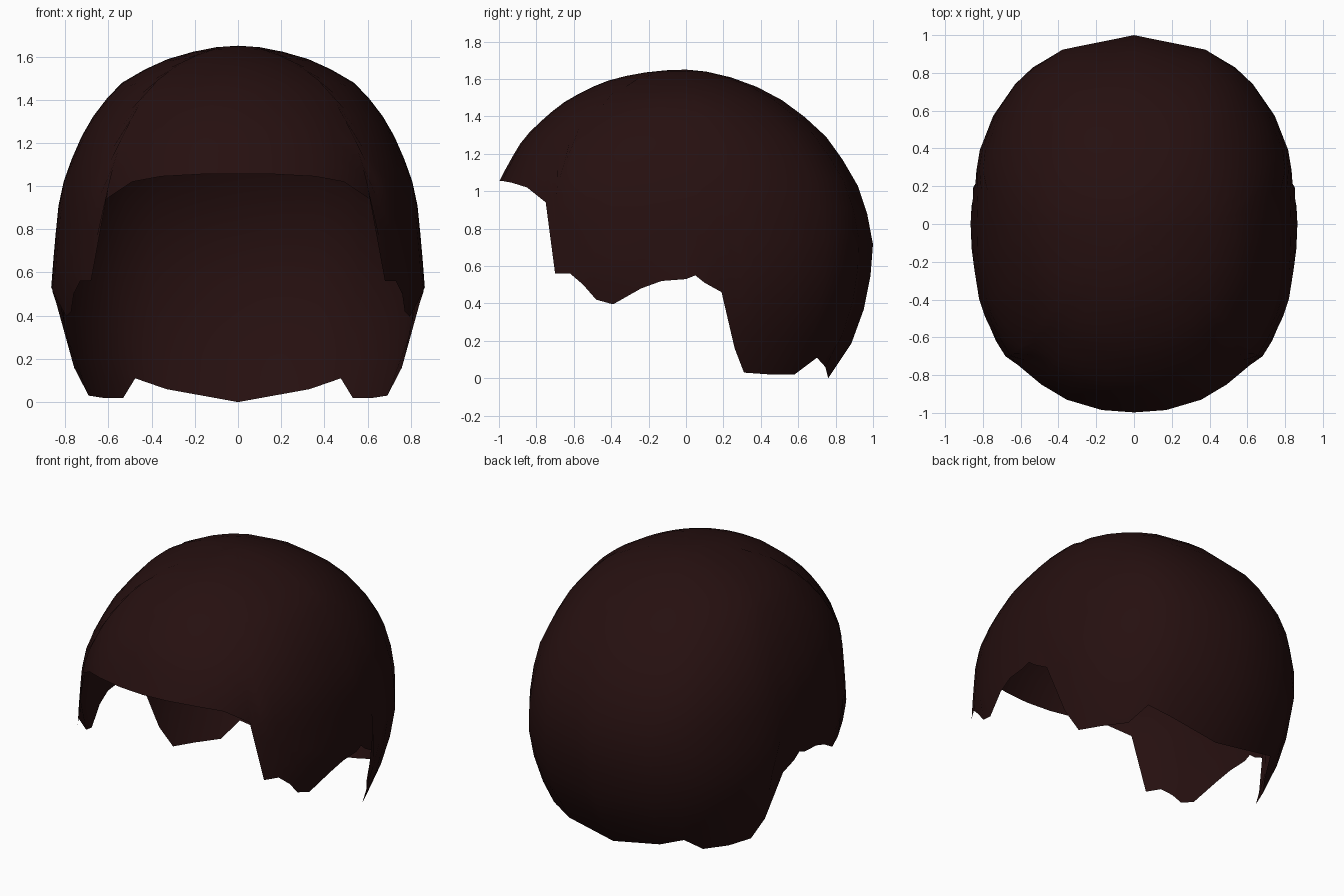
import bpy
import bmesh
import math

cube = bpy.data.objects.get("Cube")
if cube:
    bpy.data.objects.remove(cube, do_unlink=True)

TOP = 1.65
ROWS = 14

# Level sections of the shell: height, half width, front reach, back reach
SECTIONS = [
    (TOP, 0, 0, 0), (1.63, .17, .25, .15), (1.59, .32, .42, .30),
    (1.47, .55, .66, .54), (1.28, .70, .87, .76), (1.05, .80, 1.0, .91),
    (.92, .83, 1.015, .96), (.72, .85, 1.02, 1.0), (.53, .865, 1.02, .985),
    (.38, .835, 1.0, .955), (.16, .78, .95, .875), (0, .72, .9, .76),
]

# Lower hem from front centre to back centre: depth and height
HEM = [
    (-1.0, 1.055), (-.985, 1.055), (-.93, 1.045), (-.85, 1.02), (-.75, .94),
    (-.70, .56), (-.62, .56), (-.55, .50), (-.48, .42), (-.39, .395),
    (-.24, .48), (-.13, .52), (0, .53), (.05, .55), (.10, .51), (.19, .46),
    (.26, .16), (.31, .03), (.45, .02), (.58, .02), (.70, .11),
    (.745, .06), (.765, 0),
]


def section(z):
    """Half width, front reach and back reach at a height."""
    u = math.sqrt(max(TOP - z, 0))
    for a, b in zip(SECTIONS, SECTIONS[1:]):
        ua, ub = math.sqrt(TOP - a[0]), math.sqrt(TOP - b[0])
        if u <= ub + 1e-6:
            f = (u - ua) / (ub - ua)
            return [p + (q - p) * f for p, q in zip(a[1:], b[1:])]
    return SECTIONS[-1][1:]


def roundness(z):
    """Sections turn slightly squarer below the crown."""
    return 2 + .3 * min(1, (TOP - z) / .5)


def hem_angle(y, z):
    """Angle round the head, zero at the front, of a hem point."""
    wide, front, back = section(z)
    c = min(1, abs(y) / (front if y < 0 else back)) ** (roundness(z) / 2)
    return math.acos(-c if y > 0 else c)


def surface(t, z):
    wide, front, back = section(z)
    power = 2 / roundness(z)
    c = math.cos(t)
    x = wide * max(math.sin(t), 0) ** power
    y = abs(c) ** power * (-front if c > 0 else back)
    return x, y, z


# Half shell: strips run from the crown down to the hem
bm = bmesh.new()
crown = bm.verts.new((0, 0, TOP))
columns = []
for i, (y, z_hem) in enumerate(HEM):
    t = hem_angle(y, z_hem)
    if i == 0:
        t = 0
    elif i == len(HEM) - 1:
        t = math.pi
    column = [crown]
    for r in range(1, ROWS + 1):
        drop = 1 - math.cos(r / ROWS * math.pi / 2)
        x, py, z = surface(t, TOP - (TOP - z_hem) * drop)
        column.append(bm.verts.new((0 if t in (0, math.pi) else x, py, z)))
    columns.append(column)

for a, b in zip(columns, columns[1:]):
    bm.faces.new((crown, a[1], b[1]))
    for r in range(1, ROWS):
        bm.faces.new((a[r], a[r + 1], b[r + 1], b[r]))

mesh = bpy.data.meshes.new("hair_shell")
bm.to_mesh(mesh)
bm.free()
shell = bpy.data.objects.new("hair_shell", mesh)
bpy.context.collection.objects.link(shell)

# Mirror to the other side
mirror = shell.modifiers.new("mirror", 'MIRROR')
mirror.use_axis[0] = True
mirror.merge_threshold = .001

# Dark brown colour
mat = bpy.data.materials.new("dark_brown")
mat.use_nodes = True
colour = (.019, .005, .005, 1)
mat.diffuse_color = colour
bsdf = next(n for n in mat.node_tree.nodes if n.type == 'BSDF_PRINCIPLED')
bsdf.inputs["Base Color"].default_value = colour
mesh.materials.append(mat)

bpy.context.view_layer.objects.active = shell
shell.select_set(True)
bpy.ops.object.shade_smooth_by_angle(angle=math.radians(40))
